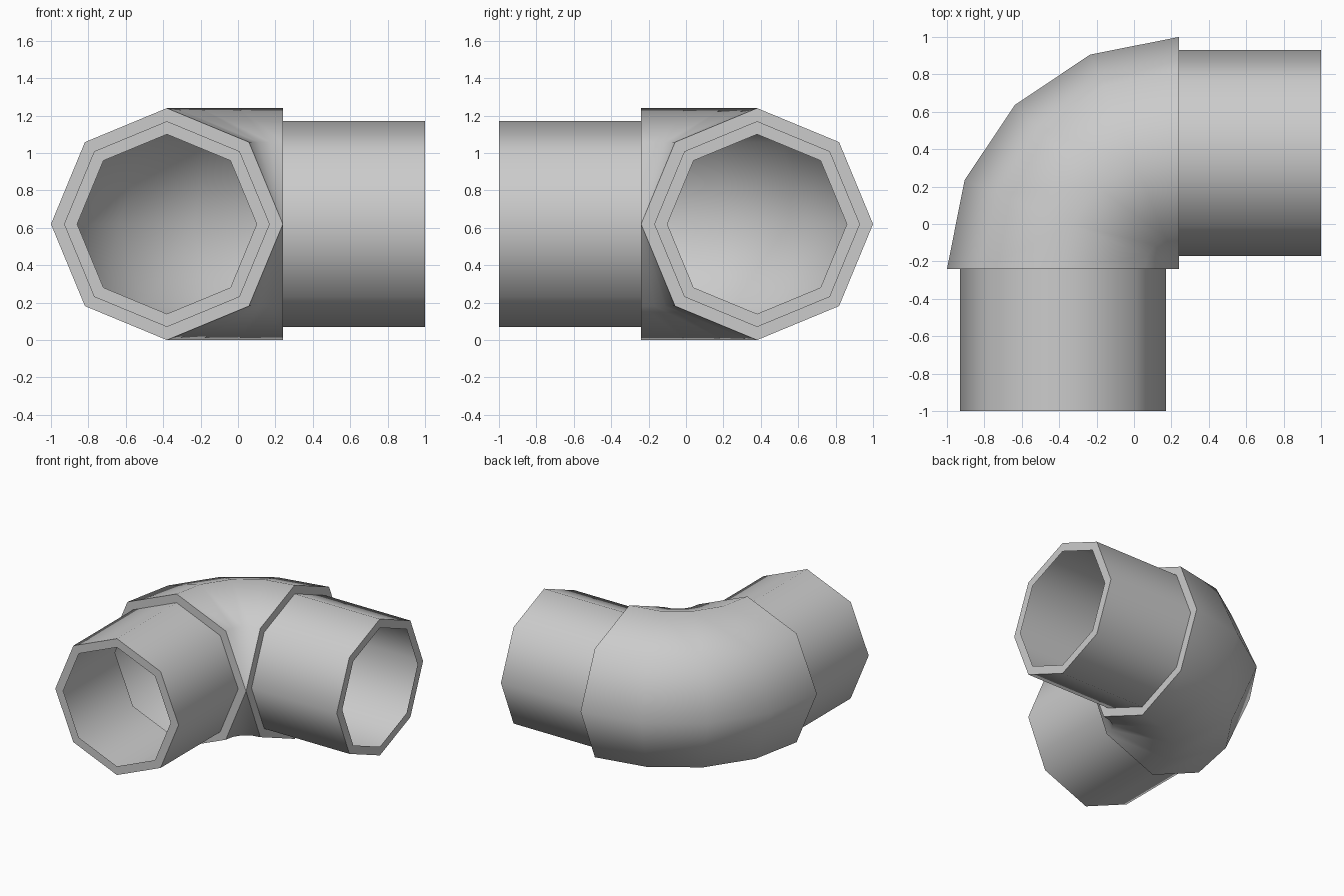
import bpy, bmesh
from math import sin, cos, pi, radians
from mathutils import Vector

if "Cube" in bpy.data.objects:
    bpy.data.objects.remove(bpy.data.objects["Cube"])

SIDES = 8
PIVOT = Vector((0.24, -0.24, 0.62))   # bend centre
BEND = 0.62                           # bend radius of the centre line
R_ELBOW, R_PIPE, R_MOUTH = 0.62, 0.55, 0.48
LENGTH = 0.76
UP = Vector((0, 0, 1))


def loft(name, rings):
    """Skin octagonal rings given as (bend angle, offset along axis, radius)."""
    bm = bmesh.new()
    loops = []
    for deg, offset, radius in rings:
        t = radians(deg)
        out = Vector((-cos(t), sin(t), 0))
        centre = PIVOT + out * BEND + Vector((sin(t), cos(t), 0)) * offset
        loops.append([bm.verts.new(centre + radius * (out * cos(a) + UP * sin(a)))
                      for a in (2 * pi * k / SIDES for k in range(SIDES))])
    for lo, hi in zip(loops, loops[1:]):
        for k in range(SIDES):
            n = (k + 1) % SIDES
            bm.faces.new((lo[k], lo[n], hi[n], hi[k]))
    bmesh.ops.remove_doubles(bm, verts=bm.verts[:], dist=0.0005)
    mesh = bpy.data.meshes.new(name)
    bm.to_mesh(mesh)
    bm.free()
    obj = bpy.data.objects.new(name, mesh)
    bpy.context.collection.objects.link(obj)
    bpy.ops.object.select_all(action='DESELECT')
    obj.select_set(True)
    bpy.context.view_layer.objects.active = obj
    bpy.ops.object.shade_smooth_by_angle(angle=radians(60))
    return obj


# Elbow: four bend segments, closed by a flat ledge at each end
loft("elbow", [(0, 0, R_PIPE)]
     + [(22.5 * i, 0, R_ELBOW) for i in range(5)]
     + [(90, 0, R_PIPE)])

# Straight pipes with a flat lip around each open mouth
loft("front_pipe", [(0, -LENGTH, R_MOUTH), (0, -LENGTH, R_PIPE), (0, 0, R_PIPE)])
loft("side_pipe", [(90, 0, R_PIPE), (90, LENGTH, R_PIPE), (90, LENGTH, R_MOUTH)])
